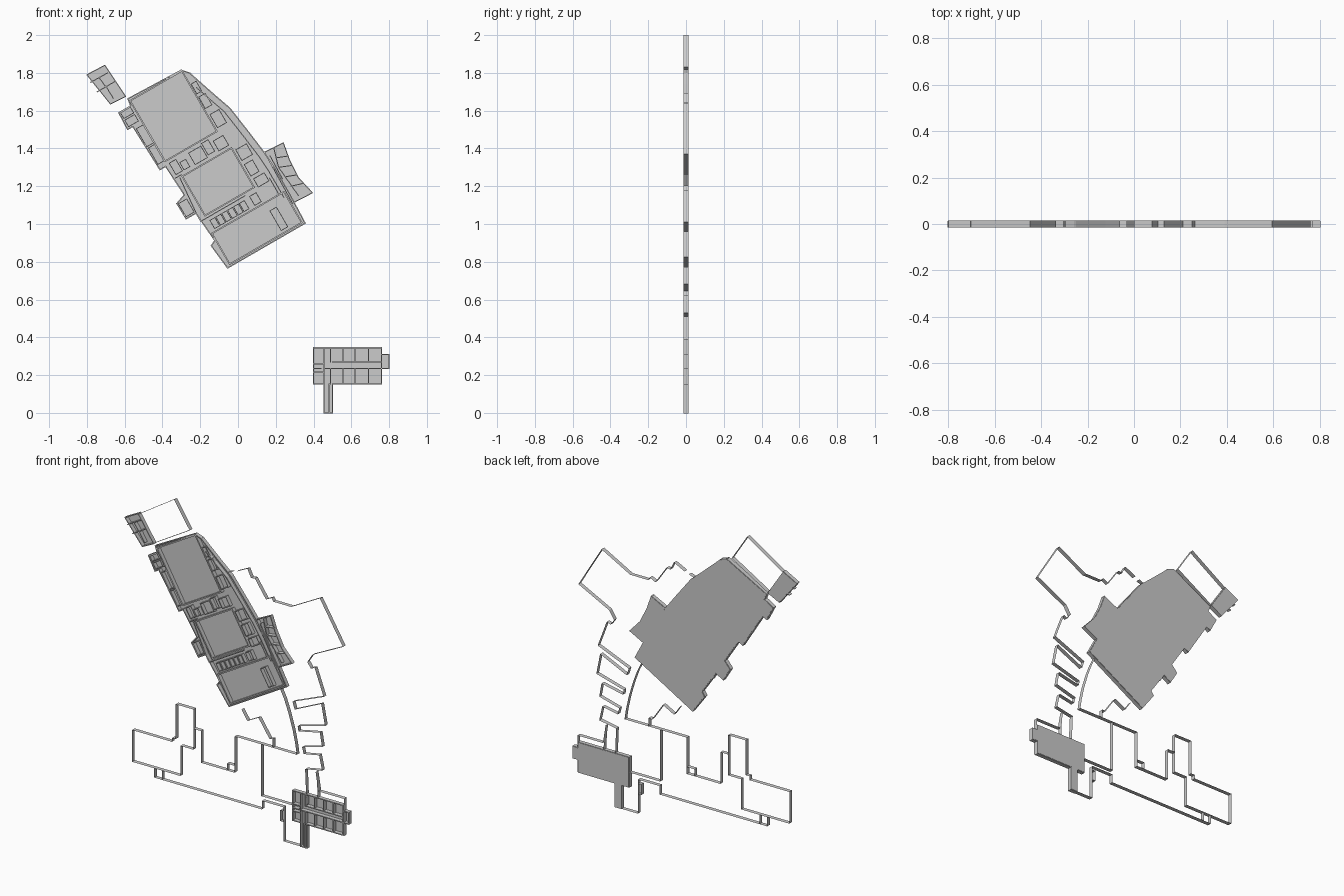
import bpy, bmesh, math
from mathutils import Vector

FRONT, BACK = -0.014, 0.014
C30, S30 = math.cos(math.radians(30)), 0.5


def tilt(u, v):
    """Local axes of the tilted main block -> world x, z."""
    return (-0.055 + C30 * u - S30 * v, 0.767 + S30 * u + C30 * v)


def tilted(path):
    return [tilt(*p) for p in path]


def finish(name, bm):
    bmesh.ops.recalc_face_normals(bm, faces=bm.faces)
    me = bpy.data.meshes.new(name)
    bm.to_mesh(me)
    bm.free()
    ob = bpy.data.objects.new(name, me)
    bpy.context.collection.objects.link(ob)
    return ob


def prism(bm, pts, y0, y1):
    f = bm.faces.new([bm.verts.new((x, y0, z)) for x, z in pts])
    r = bmesh.ops.extrude_face_region(bm, geom=[f])
    vs = [g for g in r["geom"] if isinstance(g, bmesh.types.BMVert)]
    bmesh.ops.translate(bm, verts=vs, vec=(0, y1 - y0, 0))


def floor(name, pts):
    bm = bmesh.new()
    prism(bm, pts, BACK - 0.002, BACK)
    return finish(name, bm)


def ribbon(name, *paths):
    """Sheet walls standing on plan lines."""
    bm = bmesh.new()
    for path in paths:
        rows = [[bm.verts.new((x, y, z)) for y in (FRONT, BACK)] for x, z in path]
        for a, b in zip(rows, rows[1:]):
            bm.faces.new((a[0], b[0], b[1], a[1]))
    return finish(name, bm)


def walls(name, paths, t=0.006):
    """Solid walls of thickness t along each segment."""
    bm = bmesh.new()
    for path in paths:
        for a, b in zip(path, path[1:]):
            a, b = Vector(a), Vector(b)
            d = (b - a).normalized() * t / 2
            n = Vector((-d.y, d.x))
            prism(bm, [a - d + n, a - d - n, b + d - n, b + d + n], FRONT, BACK - 0.002)
    return finish(name, bm)


def room(u0, u1, v0, v1):
    return [(u0, v0), (u1, v0), (u1, v1), (u0, v1), (u0, v0)]


def closed(p):
    return p + p[:1]


# main tilted block: floor and outer wall
arc = [(.474, 0), (.480, .175), (.480, .334), (.474, .428), (.457, .56),
       (.433, .728), (.398, .827), (.37, .91), (.342, .994)]
main = tilted(arc + [(.311, 1.03), (-.009, 1.04), (-.015, 1.0), (-.088, 1.0), (-.092, .9),
                     (-.06, .9), (-.05, .63), (-.015, .63), (-.005, .45), (-.062, .43),
                     (-.06, .335), (0, .335), (.014, .16), (-.016, .145), (0, 0)])
floor("main_floor", main)
walls("main_outer_wall", [closed(main)])

# three halls
halls = [room(-.004, .312, .655, 1.025), room(.035, .335, .30, .54), room(.02, .46, .012, .20)]
walls("hall_walls", [tilted(h) for h in halls], .008)

# inner gallery wall following the curved side
walls("gallery_wall", [tilted([(u - .035, v) for u, v in arc[1:8]])], .005)

# small rooms
cells = [room(.045 + i * .036, .075 + i * .036, .215, .265) for i in range(6)]
rooms = [(.01, .05, .565, .635), (.06, .095, .565, .61), (.125, .20, .56, .63),
         (.21, .25, .57, .64), (.27, .33, .56, .62), (.35, .415, .455, .52),
         (.35, .40, .36, .43), (.355, .42, .29, .34), (.345, .385, .03, .15),
         (.32, .36, .79, .86), (.32, .35, .88, .94), (.325, .38, .67, .75),
         (-.08, -.02, .91, .95), (-.08, -.02, .96, .995), (-.055, -.005, .345, .425),
         (.29, .33, .215, .27), (-.045, -.008, .66, .76), (-.05, -.008, .77, .88)]
walls("small_room_walls", [tilted(c) for c in cells + [room(*r) for r in rooms]], .004)
walls("corridor_walls", [tilted(p) for p in (
    [(.0, .335), (.0, .285), (.27, .285)], [(.0, .55), (.035, .55)],
    [(.0, .32), (.02, .54)], [(.43, .20), (.43, .30)], [(.02, .01), (.02, .2)])], .005)

# side annex on the curved front
annex = [(.14, 1.38), (.24, 1.43), (.272, 1.34), (.32, 1.245), (.394, 1.165), (.288, 1.11)]
floor("annex_floor", annex)
walls("annex_walls", [closed(annex), [(.19, 1.40), (.215, 1.30), (.32, 1.15)],
                      [(.2, 1.35), (.265, 1.36)], [(.215, 1.30), (.285, 1.31)],
                      [(.25, 1.25), (.31, 1.26)], [(.28, 1.2), (.345, 1.215)],
                      [(.17, 1.36), (.235, 1.24)]], .005)

# top wing and its open court
wing = [(-.80, 1.79), (-.705, 1.84), (-.595, 1.675), (-.675, 1.635)]
floor("top_wing_floor", wing)
walls("top_wing_walls", [closed(wing), [(-.78, 1.75), (-.69, 1.80)], [(-.745, 1.70), (-.65, 1.755)],
                         [(-.735, 1.775), (-.70, 1.725)], [(-.70, 1.73), (-.66, 1.665)]], .005)
ribbon("top_court", closed([(-.705, 1.835), (-.447, 2.0), (-.336, 1.83), (-.595, 1.677)]))

# lower right block
block = [(.40, .153), (.455, .153), (.455, 0), (.50, 0), (.50, .153), (.76, .153),
         (.76, .235), (.80, .235), (.80, .31), (.76, .31), (.76, .345), (.40, .345)]
floor("block_floor", block)
bays = [.49, .555, .62, .69]
block_walls = [closed(block), [(.46, .235), (.76, .235)], [(.50, .27), (.76, .27)],
               [(.76, .235), (.76, .31)], [(.455, .153), (.455, .345)],
               [(.40, .235), (.44, .235)], [(.40, .26), (.455, .26)], [(.40, .215), (.455, .215)],
               [(.483, 0), (.483, .153)]]
for x in bays:
    block_walls += [[(x, .153), (x, .235)], [(x, .27), (x, .345)]]
walls("block_walls", block_walls, .006)
ribbon("block_outline", [(.565, .51), (.585, .39), (.768, .39), (.768, .15)],
       [(.49, .508), (.50, .28)], [(.575, .45), (.58, .345)])

# stepped outline on the right, with its teeth
ribbon("east_outline", [(-.07, 1.63), (-.03, 1.645)],
       [(0, 1.655), (.077, 1.693), (.103, 1.64), (.13, 1.645), (.21, 1.53), (.25, 1.55),
        (.262, 1.53), (.39, 1.53), (.595, 1.64), (.76, 1.37), (.54, 1.26), (.505, 1.205),
        (.53, 1.17), (.558, 1.18), (.622, 1.01), (.40, .92), (.415, .873), (.605, .96),
        (.632, .825), (.437, .772), (.442, .74), (.595, .772), (.611, .683), (.468, .645),
        (.479, .603), (.59, .624), (.611, .53), (.49, .508)])

# curved link and jagged yard edge
ribbon("curved_link", [(.31, .98), (.34, .92), (.37, .84), (.40, .74), (.42, .65), (.43, .585)])
ribbon("yard_edge", [(.034, .772), (.077, .709), (.156, .751), (.235, .635), (.257, .64), (.257, .585)])

# lower left outline
ribbon("west_outline",
       [(.43, .585), (-.015, .585), (-.015, .35), (-.255, .35), (-.255, .555), (-.31, .555)],
       [(-.07, .35), (-.07, .395), (-.015, .395)],
       closed([(-.436, .68), (-.31, .68), (-.31, .42), (-.403, .42), (-.403, .225), (-.749, .225),
               (-.749, .43), (-.463, .43), (-.463, .455), (-.436, .455)]),
       [(.175, .585), (.175, .25), (.40, .25)],
       [(-.59, .225), (-.59, .165), (.18, .165), (.18, .22), (.335, .22), (.335, 0), (.50, 0)],
       [(-.535, .225), (-.535, .165)], [(.335, .195), (.312, .195), (.312, .125), (.335, .125)])
